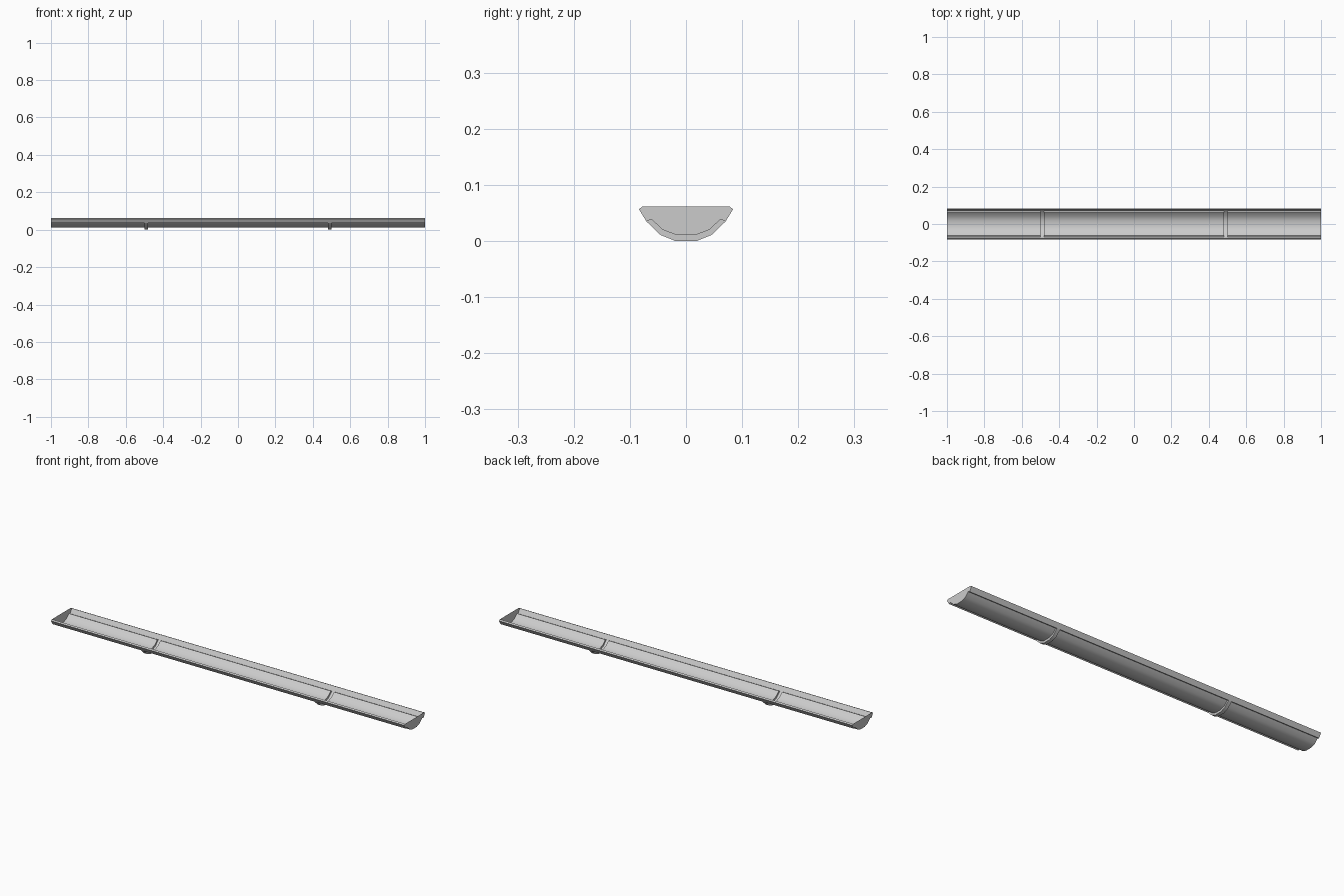
import bpy, bmesh

if "Cube" in bpy.data.objects:
    bpy.data.objects.remove(bpy.data.objects["Cube"])

# Half cross-sections (y, z), from the bottom centre outwards
RIM = [(0.0705, 0.035), (0.084, 0.057), (0.077, 0.062)]
TROUGH = [(0.0175, 0.011), (0.042, 0.0205), (0.0615, 0.039)]
BAND = [(0.0185, 0.0), (0.0455, 0.011), (0.0705, 0.035)]


def full(half):
    """Mirror a half section into a full one running from -y to +y."""
    return [(-y, z) for y, z in reversed(half)] + list(half)


def mesh_object(name, build):
    bm = bmesh.new()
    build(bm)
    bmesh.ops.remove_doubles(bm, verts=bm.verts, dist=1e-5)
    mesh = bpy.data.meshes.new(name)
    bm.to_mesh(mesh)
    bm.free()
    ob = bpy.data.objects.new(name, mesh)
    bpy.context.collection.objects.link(ob)
    bpy.ops.object.select_all(action='DESELECT')
    ob.select_set(True)
    bpy.context.view_layer.objects.active = ob
    bpy.ops.object.shade_smooth_by_angle(angle=0.7)
    return ob


def loft(bm, sections):
    """Skin a row of (x, section) stations."""
    rows = [[bm.verts.new((x, y, z)) for y, z in sec] for x, sec in sections]
    for a, b in zip(rows, rows[1:]):
        for i in range(len(a) - 1):
            bm.faces.new((a[i], a[i + 1], b[i + 1], b[i]))


trough, band = full(TROUGH), full(BAND)
G0, G1 = 0.482, 0.50   # pressed band limits along x

# Sheet trough with two outward-pressed bands
mesh_object("gutter_trough", lambda bm: loft(bm, [
    (-1, trough), (-G1, trough), (-G1, band), (-G0, band), (-G0, trough),
    (G0, trough), (G0, band), (G1, band), (G1, trough), (1, trough)]))

# Rims: ledge, flared wall and in-turned lip on each long side
for name, s in (("front_rim", -1), ("back_rim", 1)):
    wall = [(s * y, z) for y, z in RIM]
    ledge = [(s * y, z) for y, z in (TROUGH[-1], RIM[0])]
    if s < 0:
        wall.reverse()
        ledge.reverse()

    def build(bm, wall=wall, ledge=ledge):
        loft(bm, [(-1, wall), (-G1, wall), (-G0, wall),
                  (G0, wall), (G1, wall), (1, wall)])
        for x0, x1 in ((-1, -G1), (-G0, G0), (G1, 1)):
            loft(bm, [(x0, ledge), (x1, ledge)])
    mesh_object(name, build)

# Flat end caps
for name, x in (("left_end_cap", -1), ("right_end_cap", 1)):
    def build_cap(bm, x=x):
        pts = full(TROUGH + RIM)
        if x < 0:
            pts = pts[::-1]
        bm.faces.new([bm.verts.new((x, y, z)) for y, z in pts])
    mesh_object(name, build_cap)
